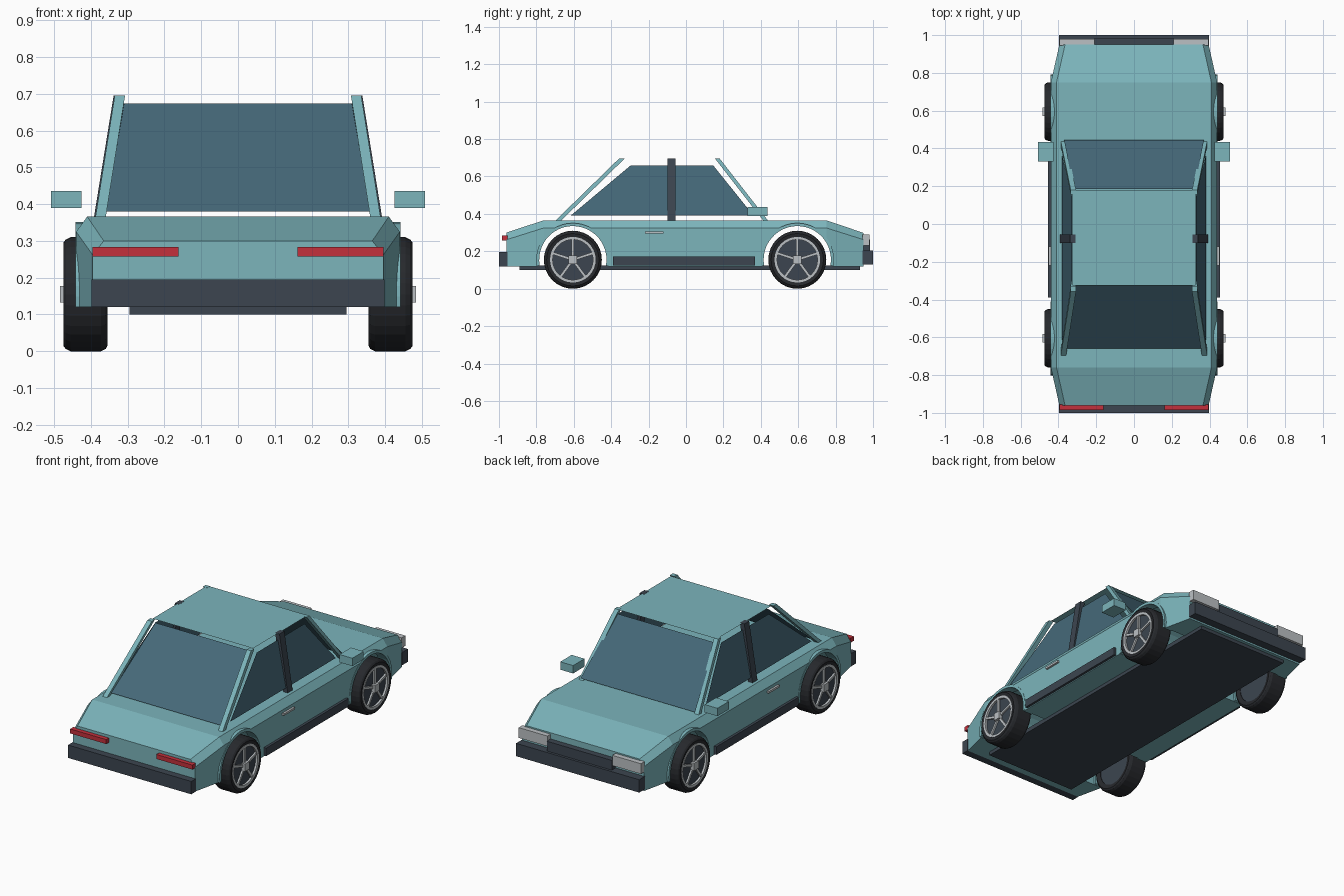
import bpy, bmesh
from math import sin, cos, pi, radians

if "Cube" in bpy.data.objects:
    bpy.data.objects.remove(bpy.data.objects["Cube"])


def material(name, rgb):
    m = bpy.data.materials.new(name)
    m.diffuse_color = (*rgb, 1)
    m.use_nodes = True
    m.node_tree.nodes["Principled BSDF"].inputs["Base Color"].default_value = m.diffuse_color
    return m


PAINT = material("paint", (0.20, 0.46, 0.50))
TRIM = material("dark_trim", (0.045, 0.06, 0.08))
RUBBER = material("rubber", (0.02, 0.022, 0.026))
GLASS = material("glass", (0.06, 0.14, 0.19))
SILVER = material("silver", (0.50, 0.53, 0.55))
RED = material("red_lamp", (0.55, 0.03, 0.045))


def mesh(name, verts, faces, mat):
    me = bpy.data.meshes.new(name)
    me.from_pydata(verts, [], faces)
    bm = bmesh.new()
    bm.from_mesh(me)
    bmesh.ops.recalc_face_normals(bm, faces=bm.faces)
    bm.to_mesh(me)
    bm.free()
    me.materials.append(mat)
    ob = bpy.data.objects.new(name, me)
    bpy.context.collection.objects.link(ob)
    return ob


def loft(name, rings, mat, closed=False):
    """Skin equal-length rings; cap the ends unless the rings close on themselves."""
    n, k = len(rings[0]), len(rings)
    faces = [(i * n + j, i * n + (j + 1) % n,
              (i + 1) % k * n + (j + 1) % n, (i + 1) % k * n + j)
             for i in range(k if closed else k - 1) for j in range(n)]
    if not closed:
        faces += [tuple(range(n)), tuple(range((k - 1) * n, k * n))]
    return mesh(name, [v for r in rings for v in r], faces, mat)


def rect(x0, x1, y0, y1, z):
    return [(x0, y0, z), (x1, y0, z), (x1, y1, z), (x0, y1, z)]


def box(name, x, y, z, mat):
    return loft(name, [rect(*sorted(x), *y, z[0]), rect(*sorted(x), *y, z[1])], mat)


def arc_ring(name, profile, cy, cz, a0, a1, n, mat):
    """Turn an (x, radius) section about an axle parallel to x."""
    full = a1 - a0 >= 360
    rings = []
    for i in range(n if full else n + 1):
        a = radians(a0 + (a1 - a0) * i / n)
        rings.append([(x, cy + r * cos(a), cz + r * sin(a)) for x, r in profile])
    return loft(name, rings, mat, closed=full)


AXLES = (-0.605, 0.595)
WZ = 0.155


# Body shell: four cross-sections with a chamfered shoulder
def section(y, half, top, shoulder):
    right = [(half, 0.12), (half, shoulder), (half - 0.03, top)]
    return [(x, y, z) for x, z in right] + [(-x, y, z) for x, z in reversed(right)]


body = loft("body", [section(-0.96, 0.395, 0.30, 0.262), section(-0.76, 0.44, 0.366, 0.325),
                     section(0.75, 0.44, 0.366, 0.325), section(0.95, 0.395, 0.298, 0.262)], PAINT)

# Wheel arch openings
for cy in AXLES:
    ring = [(cy + 0.193 * cos(2 * pi * i / 32), WZ + 0.193 * sin(2 * pi * i / 32)) for i in range(32)]
    cutter = loft("arch_cutter", [[(x, y, z) for y, z in ring] for x in (-0.6, 0.6)], PAINT)
    cutter.hide_render = True
    cutter.hide_viewport = True
    mod = body.modifiers.new("arch", "BOOLEAN")
    mod.operation = "DIFFERENCE"
    mod.solver = "EXACT"
    mod.object = cutter

# Floor, bumpers and grille
box("floor_pan", (-0.295, 0.295), (-0.89, 0.93), (0.10, 0.125), TRIM)
box("rear_bumper", (-0.398, 0.398), (-1.0, -0.955), (0.12, 0.195), TRIM)
box("front_bumper", (-0.398, 0.398), (0.945, 1.0), (0.13, 0.205), TRIM)
box("grille", (-0.21, 0.21), (0.945, 0.985), (0.20, 0.262), TRIM)

# Roof and end windows are thin sheets
quad = [(0, 1, 2, 3)]
mesh("roof", rect(-0.325, 0.325, -0.325, 0.18, 0.695), quad, PAINT)
for name, yb, yt, hb, ht in (("rear_window", -0.66, -0.32, 0.358, 0.31),
                             ("windscreen", 0.445, 0.185, 0.37, 0.32)):
    mesh(name, [(-hb, yb, 0.38), (hb, yb, 0.38), (ht, yt, 0.673), (-ht, yt, 0.673)], quad, GLASS)


def pillar(name, s, xb, xt, yb, yt, width, mat):
    rings = []
    for x, y, z in ((xb, yb, 0.362), (xt, yt, 0.696)):
        rings.append(rect(*sorted((s * (x - 0.028), s * x)), y, y + width, z))
    loft(name, rings, mat)


for s in (-1, 1):
    side = "right" if s > 0 else "left"
    # Pillars and side glass
    pillar(side + "_rear_pillar", s, 0.388, 0.335, -0.70, -0.358, 0.03, PAINT)
    pillar(side + "_front_pillar", s, 0.388, 0.335, 0.415, 0.155, 0.025, PAINT)
    pillar(side + "_middle_pillar", s, 0.392, 0.338, -0.10, -0.10, 0.045, TRIM)
    mesh(side + "_side_window", [(s * 0.38, -0.615, 0.392), (s * 0.38, 0.36, 0.392),
                                 (s * 0.328, 0.145, 0.66), (s * 0.328, -0.295, 0.66)], quad, GLASS)
    # Side trim
    box(side + "_sill", (s * 0.425, s * 0.455), (-0.39, 0.37), (0.125, 0.172), TRIM)
    box(side + "_mirror", (s * 0.425, s * 0.508), (0.33, 0.435), (0.39, 0.436), PAINT)
    box(side + "_door_handle", (s * 0.43, s * 0.452), (-0.22, -0.12), (0.295, 0.307), SILVER)
    # Lamps
    box(side + "_tail_lamp", (s * 0.162, s * 0.395), (-0.985, -0.955), (0.258, 0.284), RED)
    box(side + "_headlamp", (s * 0.21, s * 0.395), (0.945, 0.98), (0.23, 0.29), SILVER)

    for cy, end in zip(AXLES, ("rear", "front")):
        tag = end + "_" + side
        # Arch lip
        lip = [(s * 0.38, 0.18), (s * 0.442, 0.18), (s * 0.442, 0.196), (s * 0.38, 0.196)]
        arc_ring(tag + "_arch_lip", lip, cy, WZ, -10, 190, 24, PAINT)
        # Tyre
        tyre = [(0.362, 0.115), (0.355, 0.14), (0.36, 0.149), (0.372, 0.155), (0.455, 0.155),
                (0.468, 0.149), (0.475, 0.14), (0.47, 0.115)]
        arc_ring(tag + "_tyre", [(s * x, r) for x, r in tyre], cy, WZ, 0, 360, 32, RUBBER)
        # Wheel disc and rim
        disc = [[(s * x, cy + 0.118 * cos(2 * pi * i / 32), WZ + 0.118 * sin(2 * pi * i / 32))
                 for i in range(32)] for x in (0.365, 0.462)]
        loft(tag + "_wheel_disc", disc, TRIM)
        rim = [(s * 0.455, 0.108), (s * 0.474, 0.108), (s * 0.474, 0.122), (s * 0.455, 0.122)]
        arc_ring(tag + "_rim", rim, cy, WZ, 0, 360, 32, SILVER)
        # Spokes and hub
        for i in range(5):
            a = pi / 2 + 2 * pi * i / 5
            rings = []
            for r in (0.01, 0.112):
                rings.append([(s * x, cy + r * cos(a) - w * sin(a), WZ + r * sin(a) + w * cos(a))
                              for x, w in ((0.455, -0.007), (0.472, -0.007),
                                           (0.472, 0.007), (0.455, 0.007))])
            loft(tag + "_spoke", rings, SILVER)
        box(tag + "_hub", (s * 0.455, s * 0.484), (cy - 0.022, cy + 0.022),
            (WZ - 0.022, WZ + 0.022), SILVER)
